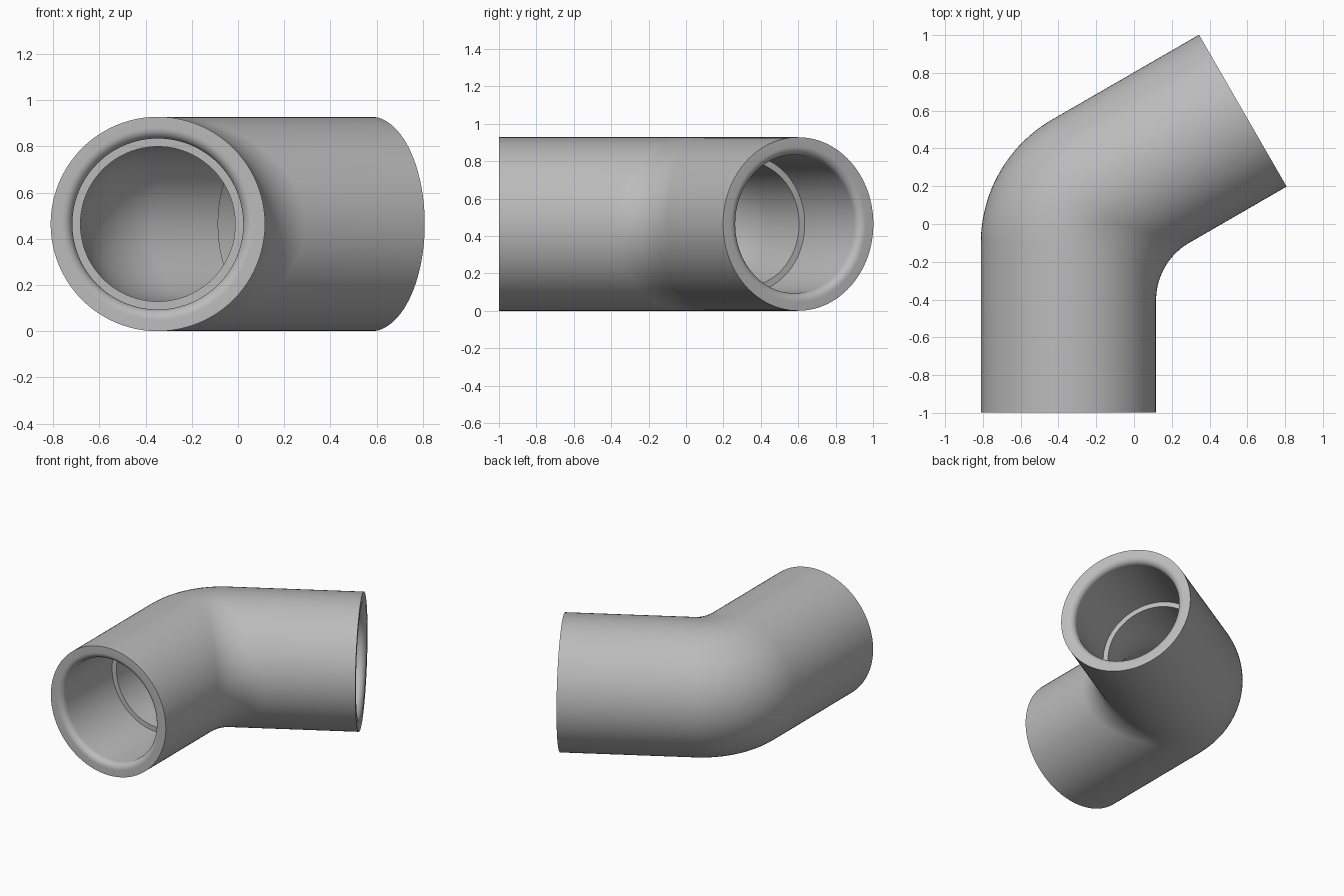
import bpy, bmesh
from math import sin, cos, tan, pi, radians
from mathutils import Vector

old = bpy.data.objects.get("Cube")
if old:
    bpy.data.objects.remove(old, do_unlink=True)

OUTER, SOCKET, BORE = 0.464, 0.37, 0.335   # radii
LIP = 0.045                                # rounding of the socket mouth
LEG, SHOULDER = 1.066, 0.495               # distances from the axis corner
BEND = 0.29                                # axis bend radius
BALL = OUTER + 0.35                        # inner crease rounding centre
TURN = radians(60)
CORNER = Vector((-0.347, 0.067, OUTER))
SIDES, STEPS, LIP_STEPS = 96, 24, 8


def around(radius):
    """Offsets (towards the inside of the bend, up) round the pipe."""
    for i in range(SIDES):
        a = 2 * pi * i / SIDES
        yield radius * cos(a), radius * sin(a)


def straight_ring(radius, dist, far):
    """Circle on the near or far leg at a distance from the corner."""
    turn = TURN if far else 0
    along = Vector((sin(turn), cos(turn), 0)) * (dist if far else -dist)
    inward = Vector((cos(turn), -sin(turn), 0))
    return [CORNER + along + inward * u + Vector((0, 0, h))
            for u, h in around(radius)]


def bend_ring(radius, angle):
    """Section of the bend, where each fibre has its own arc radius."""
    ring = []
    for u, h in around(radius):
        r = max(BEND - u, (BALL - radius) * u / radius)
        centre = CORNER + Vector((u + r, -(u + r) * tan(TURN / 2), h))
        ring.append(centre + r * Vector((-cos(angle), sin(angle), 0)))
    return ring


def bend(radius):
    return [bend_ring(radius, TURN * i / STEPS) for i in range(STEPS + 1)]


def mouth(far):
    """Rings from the outer rim, over the rounded lip, in to the bore."""
    rings = [straight_ring(OUTER, LEG, far)]
    for i in range(LIP_STEPS + 1):
        a = pi / 2 * i / LIP_STEPS
        rings.append(straight_ring(SOCKET + LIP * (1 - sin(a)),
                                   LEG - LIP * (1 - cos(a)), far))
    rings.append(straight_ring(SOCKET, SHOULDER, far))
    rings.append(straight_ring(BORE, SHOULDER, far))
    return rings


# Closed loop of rings: outside, far mouth, bore, near mouth
rings = bend(OUTER) + mouth(True) + bend(BORE)[::-1] + mouth(False)[::-1]
bm = bmesh.new()
loops = [[bm.verts.new(p) for p in ring] for ring in rings]
for k, ring in enumerate(loops):
    nxt = loops[(k + 1) % len(loops)]
    for i in range(SIDES):
        j = (i + 1) % SIDES
        bm.faces.new((ring[i], ring[j], nxt[j], nxt[i]))
bmesh.ops.recalc_face_normals(bm, faces=bm.faces)
mesh = bpy.data.meshes.new("pipe_elbow")
bm.to_mesh(mesh)
bm.free()

# Plain grey plastic
grey = bpy.data.materials.new("light_grey")
grey.use_nodes = True
colour = (0.5, 0.5, 0.5, 1)
grey.diffuse_color = colour
grey.node_tree.nodes["Principled BSDF"].inputs["Base Color"].default_value = colour
mesh.materials.append(grey)

elbow = bpy.data.objects.new("pipe_elbow", mesh)
bpy.context.collection.objects.link(elbow)
bpy.ops.object.select_all(action="DESELECT")
elbow.select_set(True)
bpy.context.view_layer.objects.active = elbow
bpy.ops.object.shade_smooth_by_angle(angle=radians(35))
